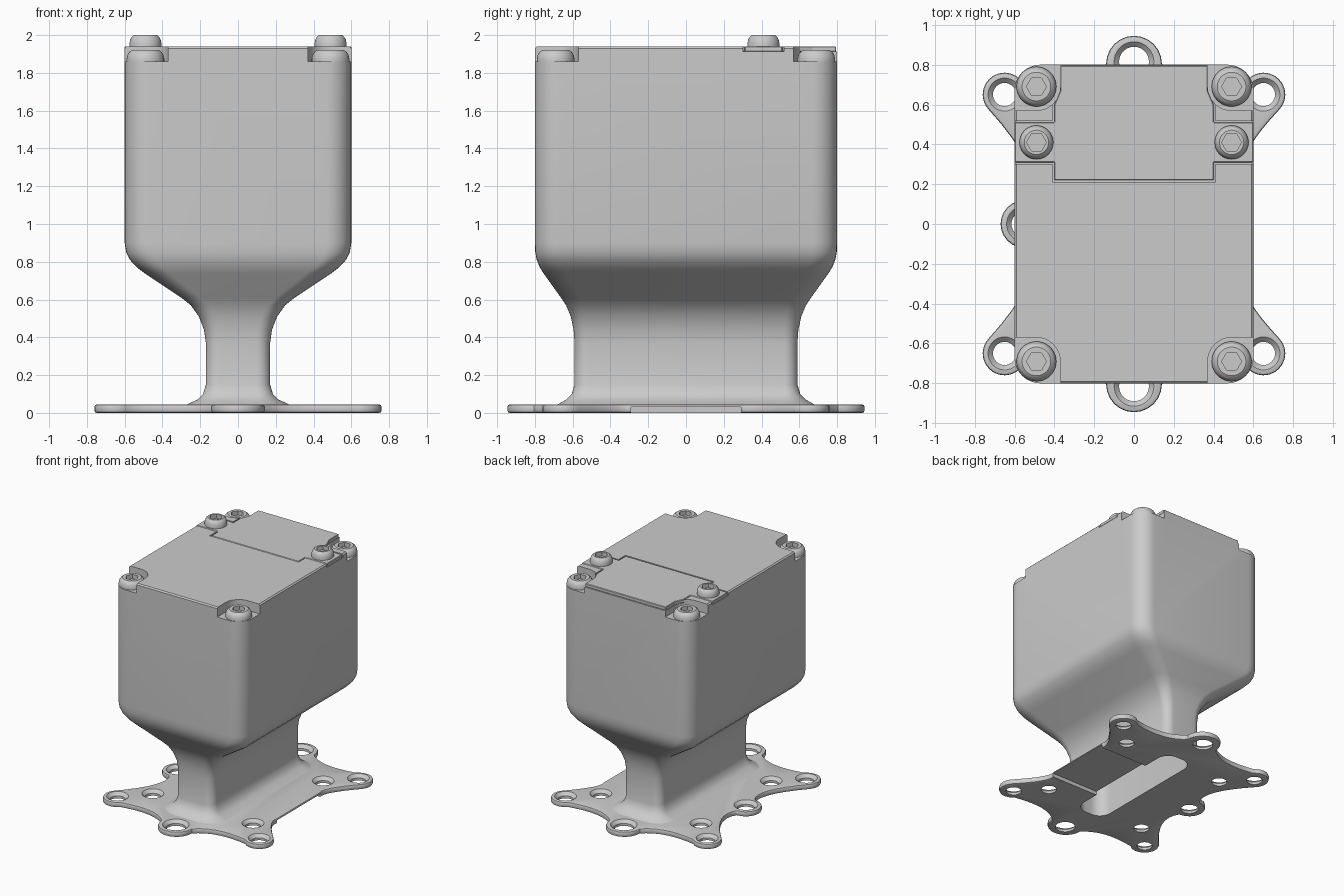
import bpy, bmesh, math
from mathutils import Vector

if "Cube" in bpy.data.objects:
    bpy.data.objects.remove(bpy.data.objects["Cube"], do_unlink=True)

grey = bpy.data.materials.new("plain_grey")
grey.use_nodes = True
COLOUR = (0.6, 0.6, 0.6, 1)
grey.diffuse_color = COLOUR
grey.node_tree.nodes["Principled BSDF"].inputs["Base Color"].default_value = COLOUR


def rounded_rect(hx, hy, r, cx=0, cy=0, n=8):
    pts = []
    for k, (sx, sy) in enumerate(((1, 1), (-1, 1), (-1, -1), (1, -1))):
        for i in range(n + 1):
            a = math.pi / 2 * (k + i / n)
            pts.append((cx + sx * (hx - r) + r * math.cos(a),
                        cy + sy * (hy - r) + r * math.sin(a)))
    return pts


def circle(x, y, r, n=32):
    return [(x + r * math.cos(math.tau * i / n), y + r * math.sin(math.tau * i / n)) for i in range(n)]


def loft(name, sections):
    """Skin a stack of (outline, z) sections and cap both ends."""
    bm = bmesh.new()
    rings = [[bm.verts.new((x, y, z)) for x, y in pts] for pts, z in sections]
    for a, b in zip(rings, rings[1:]):
        for i in range(len(a)):
            j = (i + 1) % len(a)
            bm.faces.new((a[i], a[j], b[j], b[i]))
    bm.faces.new(rings[0][::-1])
    bm.faces.new(rings[-1])
    bmesh.ops.recalc_face_normals(bm, faces=bm.faces)
    mesh = bpy.data.meshes.new(name)
    bm.to_mesh(mesh)
    bm.free()
    mesh.materials.append(grey)
    ob = bpy.data.objects.new(name, mesh)
    bpy.context.collection.objects.link(ob)
    return ob


def prism(name, pts, z0, z1):
    return loft(name, [(pts, z0), (pts, z1)])


def select(ob):
    bpy.ops.object.select_all(action='DESELECT')
    ob.select_set(True)
    bpy.context.view_layer.objects.active = ob


def bevel(ob, width, segments=2):
    mod = ob.modifiers.new("soft_edges", 'BEVEL')
    mod.width, mod.segments = width, segments
    mod.limit_method, mod.angle_limit = 'ANGLE', math.radians(50)
    select(ob)
    bpy.ops.object.modifier_apply(modifier=mod.name)


def cut(ob, cutters):
    for c in cutters:
        c.hide_render = True
        mod = ob.modifiers.new("cut", 'BOOLEAN')
        mod.operation, mod.solver, mod.object = 'DIFFERENCE', 'EXACT', c
        select(ob)
        bpy.ops.object.modifier_apply(modifier=mod.name)
        bpy.data.objects.remove(c, do_unlink=True)


def smooth(ob, angle=35):
    select(ob)
    bpy.ops.object.shade_smooth_by_angle(angle=math.radians(angle))


def neck_cavity():
    return loft("cavity_cutter", [(rounded_rect(0.13, 0.54, 0.1), -0.1),
                                  (rounded_rect(0.13, 0.54, 0.1), 0.5)])


# Lid outline: a plate with two side ears, shared by lid and its recess
def lid_outline(gap):
    right = [(0.40, 0.22), (0.40, 0.31), (0.62, 0.31), (0.62, 0.51),
             (0.40, 0.51), (0.40, 0.60), (0.37, 0.67), (0.37, 0.82)]
    grow = [(1, -1), (1, -1), (1, -1), (1, 1), (1, 1), (1, 0), (1, 0), (1, 1)]
    right = [(x + gap * g, y + gap * h) for (x, y), (g, h) in zip(right, grow)]
    return right + [(-x, y) for x, y in reversed(right)]


# Housing: flared foot, neck, shoulder and box in one loft: z, half x, half y, radius
profile = [(0.035, 0.29, 0.70, 0.18), (0.05, 0.26, 0.67, 0.15), (0.07, 0.215, 0.635, 0.11),
           (0.10, 0.185, 0.605, 0.08), (0.15, 0.17, 0.59, 0.07), (0.37, 0.17, 0.59, 0.07),
           (0.44, 0.18, 0.595, 0.075), (0.51, 0.207, 0.61, 0.08), (0.57, 0.25, 0.635, 0.09),
           (0.61, 0.30, 0.662, 0.1), (0.74, 0.495, 0.755, 0.13), (0.77, 0.535, 0.774, 0.13),
           (0.81, 0.572, 0.79, 0.13), (0.85, 0.592, 0.798, 0.13), (0.90, 0.60, 0.80, 0.13),
           (1.93, 0.60, 0.80, 0.13), (1.94, 0.59, 0.79, 0.12)]
housing = loft("housing", [(rounded_rect(hx, hy, r), z) for z, hx, hy, r in profile])
pockets = [prism("pocket_cutter", rounded_rect(0.26, 0.26, 0.12, sx * 0.63, sy * 0.83), 1.86, 2.1)
           for sx in (-1, 1) for sy in (-1, 1)]
cut(housing, pockets + [prism("recess_cutter", lid_outline(0.008), 1.912, 2.1), neck_cavity()])
smooth(housing)

# Lid, trimmed flush with the housing sides
lid = prism("lid", [(max(-0.6, min(0.6, x)), min(0.795, y)) for x, y in lid_outline(0)], 1.911, 1.94)
bevel(lid, 0.004, 1)


# Button head screws with a hexagonal socket
def screw(name, x, y, z, r):
    n = 36

    def hexagon(size):
        pts = []
        for i in range(n):
            a = math.tau * i / n
            d = size * math.cos(math.pi / 6) / math.cos(a % (math.pi / 3) - math.pi / 6)
            pts.append((x + d * math.cos(a), y + d * math.sin(a)))
        return pts
    dome = [(1, -0.004), (1, 0.015), (0.95, 0.035), (0.86, 0.05), (0.72, 0.06)]
    rings = [(circle(x, y, r * f, n), z + h) for f, h in dome]
    smooth(loft(name, rings + [(hexagon(0.05), z + 0.06), (hexagon(0.05), z + 0.025)]))


for sx, side in ((1, "left"), (-1, "right")):
    screw("front_screw_" + side, sx * 0.49, -0.69, 1.86, 0.1)
    screw("back_screw_" + side, sx * 0.49, 0.69, 1.86, 0.1)
    screw("lid_screw_" + side, sx * 0.49, 0.41, 1.94, 0.085)


# Base plate: lug arcs joined by concave curves; lugs are x, y, radius, direction
def arc(x, y, r, deg):
    return [Vector((x + r * math.cos(math.radians(deg + t)), y + r * math.sin(math.radians(deg + t))))
            for t in range(-90, 91, 15)]


def curve(a, c, b, n=8):
    return [a * (1 - t) ** 2 + c * 2 * t * (1 - t) + b * t * t for t in (i / n for i in range(1, n))]


lugs = [arc(0.65, 0.65, 0.11, 45), arc(0, 0.805, 0.14, 90), arc(-0.65, 0.65, 0.11, 135),
        arc(-0.55, 0, 0.12, 180), arc(-0.65, -0.65, 0.11, 225), arc(0, -0.805, 0.14, 270),
        arc(0.65, -0.65, 0.11, 315), [Vector((0.56, -0.29)), Vector((0.56, 0.29))]]
inner = [(0.27, 0.67), (-0.27, 0.67), (-0.45, 0.27), (-0.45, -0.27),
         (-0.27, -0.67), (0.27, -0.67), (0.53, -0.36), (0.53, 0.36)]
outline = []
for i, lug in enumerate(lugs):
    outline += lug + curve(lug[-1], Vector(inner[i]), lugs[(i + 1) % len(lugs)][0])
base = prism("base_plate", outline, 0, 0.045)
bevel(base, 0.012)

# Countersunk holes, neck opening and the cable channel underneath
holes = [(sx * d, sy * d, 0.058) for d in (0.65, 0.46) for sx in (-1, 1) for sy in (-1, 1)]
holes += [(0, 0.815, 0.075), (0, -0.815, 0.075), (-0.55, 0, 0.065)]
cutters = [loft("hole_cutter", [(circle(x, y, r), -0.1), (circle(x, y, r), 0.02),
                                (circle(x, y, r + 0.025), 0.045), (circle(x, y, r + 0.025), 0.1)])
           for x, y, r in holes]
channel = prism("channel_cutter", rounded_rect(0.4, 0.29, 0.01, 0.35), -0.1, 0.03)
cut(base, cutters + [neck_cavity(), channel])
smooth(base)
